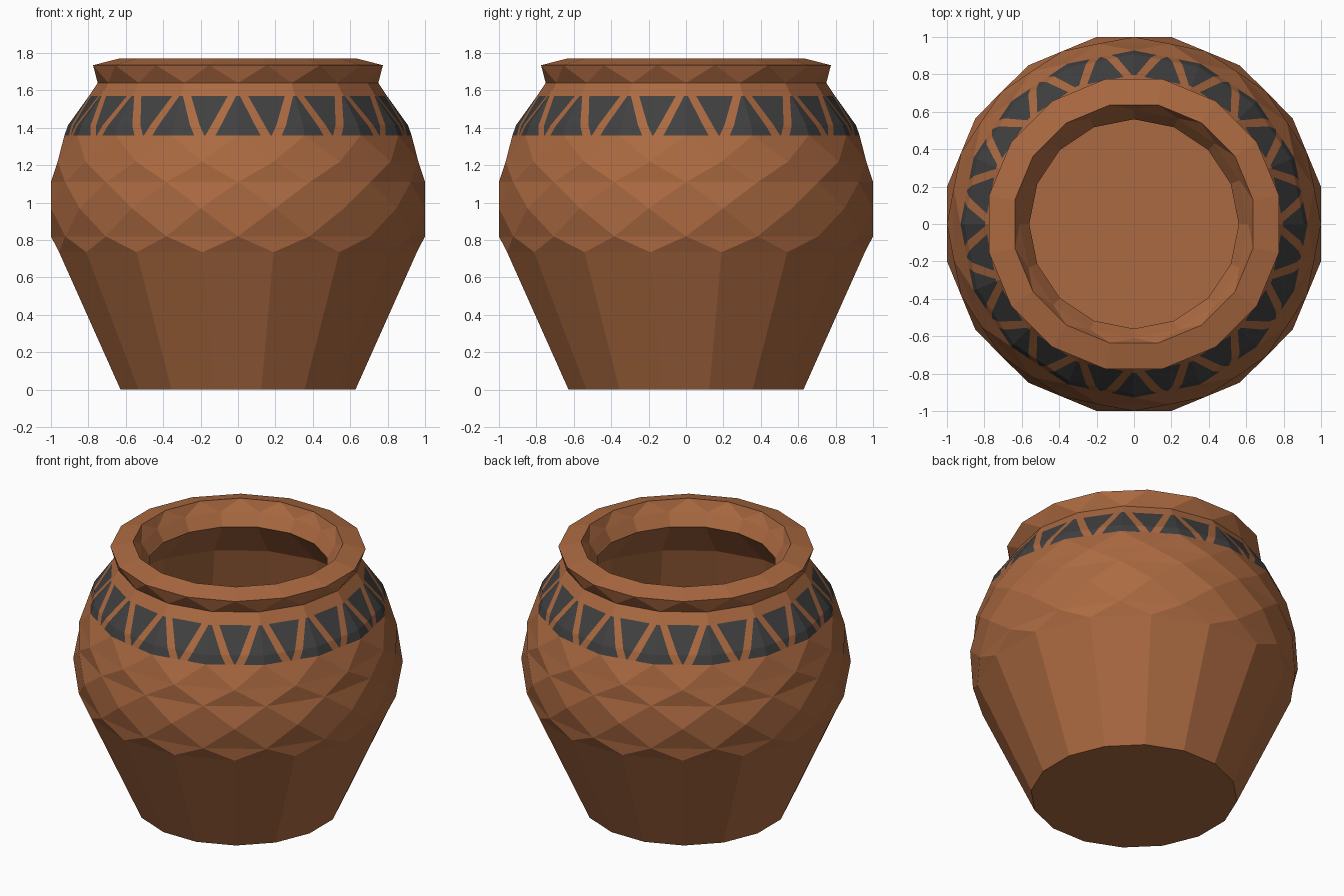
import bpy, bmesh, math

if "Cube" in bpy.data.objects:
    bpy.data.objects.remove(bpy.data.objects["Cube"])

SIDES = 16
STEP = 2 * math.pi / SIDES


def material(name, rgb):
    m = bpy.data.materials.new(name)
    m.diffuse_color = (*rgb, 1)
    m.use_nodes = True
    m.node_tree.nodes["Principled BSDF"].inputs["Base Color"].default_value = m.diffuse_color
    return m


clay = material("terracotta clay", (0.41, 0.143, 0.053))
paint = material("charcoal paint", (0.052, 0.052, 0.052))

bm = bmesh.new()


def ring(r, z, off):
    return [bm.verts.new((r * math.cos((i + off) * STEP), r * math.sin((i + off) * STEP), z))
            for i in range(SIDES)]


def join(a, b, off_a, off_b):
    """Quads between aligned rings, zigzag triangles between staggered ones."""
    for i in range(SIDES):
        j = (i + 1) % SIDES
        if off_a == off_b:
            bm.faces.new((a[i], a[j], b[j], b[i]))
        elif off_b > off_a:
            bm.faces.new((a[i], a[j], b[i]))
            bm.faces.new((a[j], b[j], b[i]))
        else:
            bm.faces.new((a[i], a[j], b[j]))
            bm.faces.new((a[i], b[j], b[i]))


def shell(profile, cap_start=False, cap_end=False):
    rings = [ring(*p) for p in profile]
    for k in range(len(rings) - 1):
        join(rings[k], rings[k + 1], profile[k][2], profile[k + 1][2])
    if cap_start:
        bm.faces.new(rings[0][::-1])
    if cap_end:
        bm.faces.new(rings[-1])


# Faceted belly below the painted band: radius, height, stagger
shell([(0.64, 0, 0.5), (0.975, 0.735, 0.5), (1.0, 0.82, 0), (1.0195, 0.97, 0.5),
       (1.0, 1.11, 0), (0.983, 1.22, 0.5), (0.928, 1.36, 0)], cap_start=True)

# Shoulder, rim, inner neck, hollow inside and floor
shell([(0.797, 1.57, 0), (0.75, 1.64, 0), (0.79, 1.735, 0.5), (0.65, 1.77, 0.5),
       (0.61, 1.70, 0), (0.56, 1.62, 0), (0.84, 1.33, 0), (0.93, 1.0, 0),
       (0.91, 0.8, 0), (0.60, 0.06, 0)], cap_end=True)

# Painted band: upright triangles on the corners, hanging ones on the flats
bottom_t = (0, 0.34, 0.49, 0.51, 0.66, 1)
top_t = (0, 0.035, 0.18, 0.82, 0.965, 1)
rows = [(0.928, 1.36), (0.908, 1.415), (0.797, 1.57)]


def band_point(side, r, z, k):
    f = (z - 1.36) / 0.21
    t = bottom_t[k] * (1 - f) + top_t[k] * f
    a, b = side * STEP, (side + 1) * STEP
    return bm.verts.new((r * (math.cos(a) * (1 - t) + math.cos(b) * t),
                         r * (math.sin(a) * (1 - t) + math.sin(b) * t), z))


for s in range(SIDES):
    grid = [[band_point(s, r, z, k) for k in range(6)] for r, z in rows]
    for row in range(2):
        lo, hi = grid[row], grid[row + 1]
        for k in range(5):
            f = bm.faces.new((lo[k], lo[k + 1], hi[k + 1], hi[k]))
            f.material_index = 1 if k % 2 == 0 else 0

bmesh.ops.remove_doubles(bm, verts=bm.verts[:], dist=0.0005)

mesh = bpy.data.meshes.new("clay_pot")
bm.to_mesh(mesh)
bm.free()
mesh.materials.append(clay)
mesh.materials.append(paint)
pot = bpy.data.objects.new("clay_pot", mesh)
bpy.context.collection.objects.link(pot)
